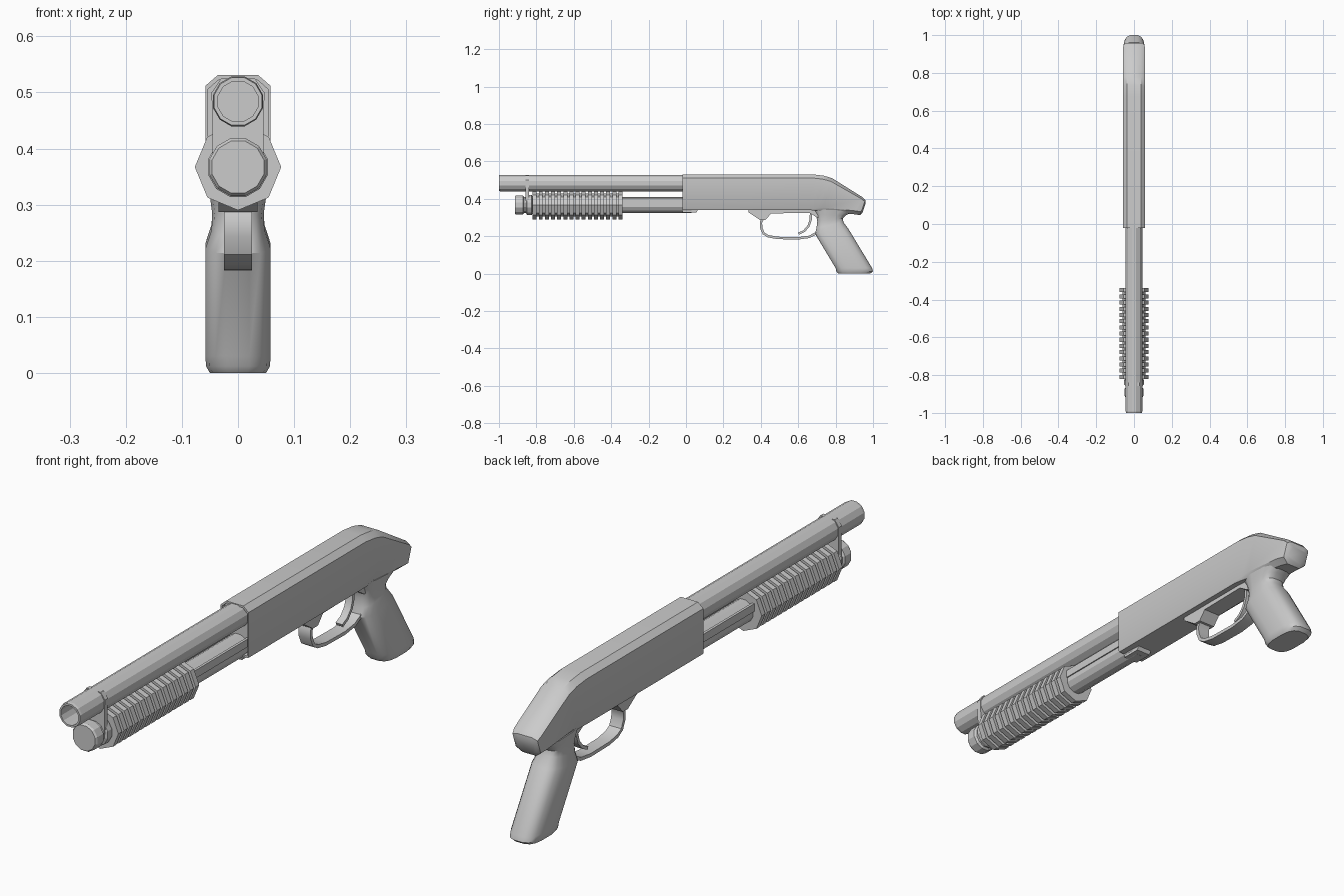
import bpy, bmesh
from math import sin, cos, pi, radians, copysign
from mathutils import Vector

if "Cube" in bpy.data.objects:
    bpy.data.objects.remove(bpy.data.objects["Cube"])


def make(name, bm, smooth=None):
    bmesh.ops.recalc_face_normals(bm, faces=bm.faces)
    me = bpy.data.meshes.new(name)
    bm.to_mesh(me)
    bm.free()
    ob = bpy.data.objects.new(name, me)
    bpy.context.collection.objects.link(ob)
    if smooth:
        bpy.ops.object.select_all(action='DESELECT')
        ob.select_set(True)
        bpy.context.view_layer.objects.active = ob
        bpy.ops.object.shade_smooth_by_angle(angle=radians(smooth))
    return ob


def loft(name, rings, smooth=None):
    """Skin a list of equal-length point rings and cap both ends."""
    bm = bmesh.new()
    rv = [[bm.verts.new(p) for p in r] for r in rings]
    n = len(rv[0])
    for a, b in zip(rv, rv[1:]):
        for i in range(n):
            j = (i + 1) % n
            bm.faces.new((a[i], a[j], b[j], b[i]))
    bm.faces.new(rv[0])
    bm.faces.new(rv[-1])
    return make(name, bm, smooth)


def lathe(name, profile, z, sides=12, turn=0.5):
    """Revolve (y, radius) pairs around an axis parallel to y."""
    ang = [2 * pi * (i + turn) / sides for i in range(sides)]
    return loft(name, [[(r * cos(a), y, z + r * sin(a)) for a in ang] for y, r in profile])


def prism(name, poly, x0, x1):
    """Extrude a (y, z) outline across x."""
    return loft(name, [[(x, y, z) for y, z in poly] for x in (x0, x1)])


def ribbon(name, path, thick, half):
    """Bent strip that follows a (y, z) path."""
    pts = [Vector(p) for p in path]
    left, right = [], []
    for i, p in enumerate(pts):
        d = (pts[min(i + 1, len(pts) - 1)] - pts[max(i - 1, 0)]).normalized()
        n = Vector((-d.y, d.x)) * thick / 2
        left.append(p + n)
        right.append(p - n)
    rings = [[(-half, *l), (half, *l), (half, *r), (-half, *r)] for l, r in zip(left, right)]
    return loft(name, rings, 35)


# barrel with open bore
lathe("barrel", [(0.03, 0.046), (-0.99, 0.046), (-1.0, 0.044), (-1.0, 0.037), (-0.7, 0.037)], 0.484)

# magazine tube, end cap and the boss under the receiver
lathe("magazine_tube", [(-0.85, 0.043), (0.03, 0.043)], 0.367)
lathe("magazine_cap", [(-0.915, 0.048), (-0.908, 0.053), (-0.872, 0.053), (-0.866, 0.045),
                       (-0.856, 0.045), (-0.85, 0.055), (-0.825, 0.055), (-0.82, 0.045)], 0.367)
prism("loading_lip", [(-0.02, 0.345), (-0.02, 0.326), (0.055, 0.326), (0.065, 0.345)], -0.03, 0.03)

# plate tying barrel and magazine together
hanger = [(-0.045, 0.37), (0.045, 0.37), (0.047, 0.5), (0.03, 0.525), (-0.03, 0.525), (-0.047, 0.5)]
loft("barrel_hanger", [[(x, y, z) for x, z in hanger] for y in (-0.858, -0.84)])

# ribbed pump handle, octagonal
ribs, y0, y1 = 15, -0.82, -0.34
pitch = (y1 - y0) / (ribs - 0.35)
profile = [(y0, 0.045)]
for k in range(ribs):
    y = y0 + k * pitch
    profile += [(y, 0.077), (y + 0.65 * pitch, 0.077)]
    if k < ribs - 1:
        profile += [(y + 0.65 * pitch, 0.062), (y + pitch, 0.062)]
profile.append((y1, 0.04))
lathe("pump_handle", profile, 0.367, 8, 0)

# action bars from pump to receiver
for side, s in (("left", -1), ("right", 1)):
    prism("action_bar_" + side, [(-0.36, 0.375), (0.02, 0.375), (0.02, 0.405), (-0.36, 0.405)],
          s * 0.036, s * 0.046)


# receiver: chamfered section swept through top/bottom points
def section(top, bot, w, low, scale=1.0):
    t, b = Vector(top), Vector(bot)
    half = [(w, 1 - 0.5 * low), (w, 0.1), (w * 0.62, 0.0)]
    half = [(w * (1 - low), 1.0)] + half
    pts = half + [(-x, f) for x, f in reversed(half)]
    out = []
    for x, f in pts:
        p = t.lerp(b, 0.5 + (f - 0.5) * scale)
        out.append((x * scale, p.x, p.y))
    return out


loft("receiver", [
    section((0.0, 0.531), (0.0, 0.34), 0.058, 0.04, 0.92),
    section((-0.02, 0.531), (-0.02, 0.34), 0.058, 0.04, 0.92),
    section((-0.02, 0.531), (-0.02, 0.34), 0.058, 0.04),
    section((0.675, 0.531), (0.655, 0.34), 0.058, 0.04),
    section((0.735, 0.524), (0.69, 0.338), 0.058, 0.1),
    section((0.78, 0.511), (0.73, 0.335), 0.058, 0.2),
    section((0.945, 0.408), (0.895, 0.318), 0.057, 0.4),
    section((0.959, 0.393), (0.93, 0.313), 0.052, 0.45),
    section((0.96, 0.375), (0.943, 0.325), 0.04, 0.45)], 35)

# pistol grip: rounded sections between front and back edge points
def oval(front, back, w, n=16, e=0.65):
    f, b = Vector(front), Vector(back)
    c, h = (f + b) / 2, (b - f) / 2
    out = []
    for i in range(n):
        a = 2 * pi * (i + 0.5) / n
        m = cos(pi / n) ** e
        u, v = (copysign(abs(k) ** e, k) / m for k in (cos(a), sin(a)))
        p = c + h * u
        out.append((w * v, p.x, p.y))
    return out


loft("grip", [
    oval((0.675, 0.345), (0.90, 0.335), 0.054),
    oval((0.695, 0.315), (0.855, 0.312), 0.05),
    oval((0.702, 0.28), (0.838, 0.295), 0.046),
    oval((0.698, 0.245), (0.842, 0.275), 0.047),
    oval((0.69, 0.213), (0.868, 0.24), 0.058),
    oval((0.80, 0.03), (0.995, 0.03), 0.058),
    oval((0.804, 0.012), (1.0, 0.012), 0.057),
    oval((0.815, 0.0), (0.985, 0.0), 0.05)], 35)

# trigger housing, guard and trigger
prism("trigger_housing", [(0.335, 0.345), (0.335, 0.327), (0.395, 0.287), (0.425, 0.287),
                          (0.455, 0.322), (0.66, 0.325), (0.70, 0.30), (0.75, 0.30), (0.75, 0.345)],
      -0.035, 0.035)
ribbon("trigger_guard", [(0.415, 0.30), (0.401, 0.275), (0.402, 0.245), (0.415, 0.215), (0.44, 0.2),
                         (0.49, 0.191), (0.60, 0.189), (0.66, 0.197), (0.69, 0.213), (0.72, 0.235)],
       0.013, 0.025)
ribbon("trigger", [(0.668, 0.33), (0.667, 0.29), (0.655, 0.255), (0.632, 0.228), (0.602, 0.213)],
       0.012, 0.014)
